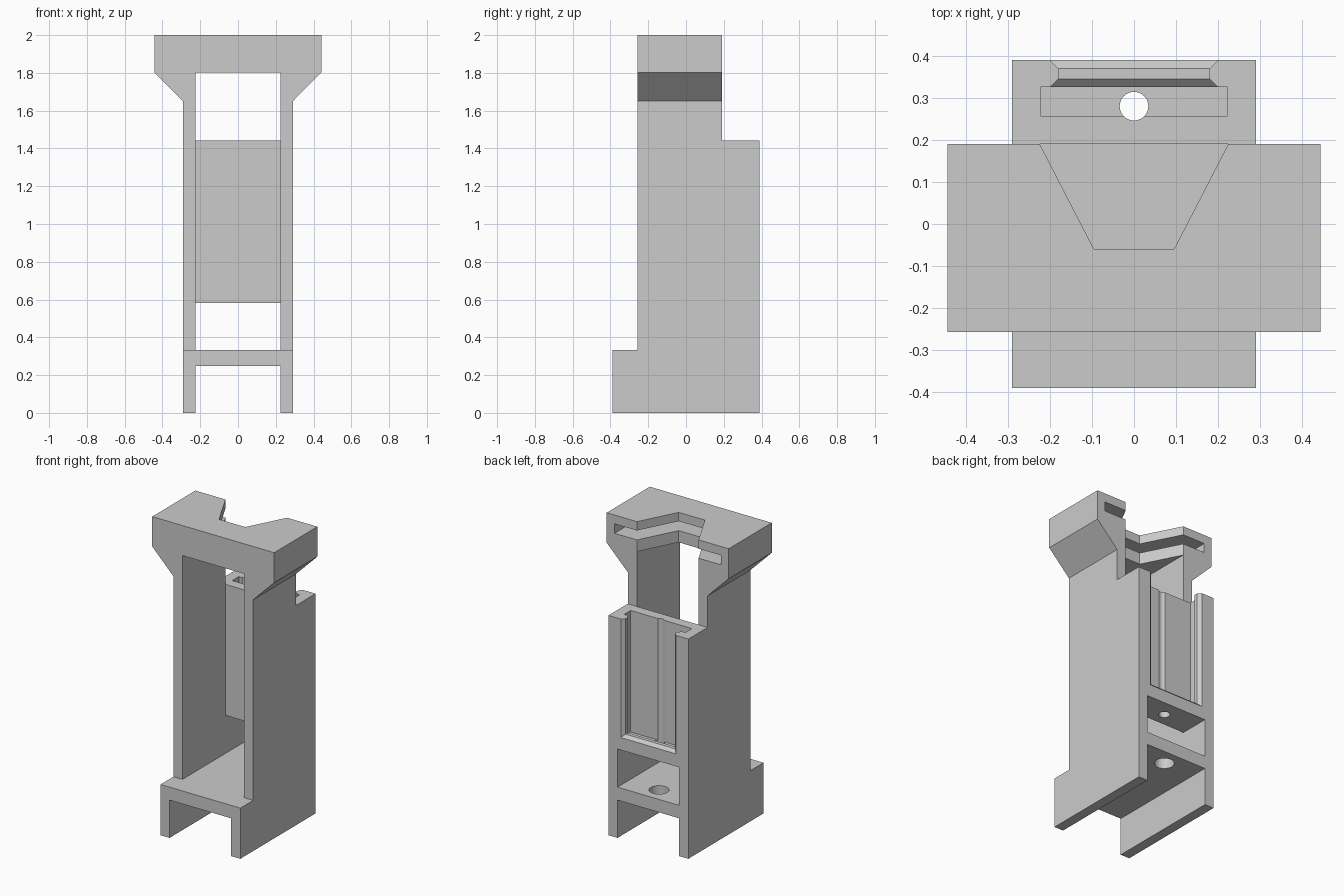
import bpy, bmesh, math

cube = bpy.data.objects.get("Cube")
if cube:
    bpy.data.objects.remove(cube, do_unlink=True)

grey = bpy.data.materials.new("light grey")
grey.use_nodes = True
grey.diffuse_color = (0.6, 0.6, 0.6, 1)
grey.node_tree.nodes["Principled BSDF"].inputs["Base Color"].default_value = (0.6, 0.6, 0.6, 1)


def loft(name, rings):
    """Closed solid skinned through rings of matching points."""
    bm = bmesh.new()
    rows = [[bm.verts.new(p) for p in ring] for ring in rings]
    n = len(rows[0])
    for a, b in zip(rows, rows[1:]):
        for i in range(n):
            j = (i + 1) % n
            bm.faces.new((a[i], a[j], b[j], b[i]))
    bm.faces.new(rows[0])
    bm.faces.new(rows[-1])
    bmesh.ops.recalc_face_normals(bm, faces=bm.faces[:])
    mesh = bpy.data.meshes.new(name)
    bm.to_mesh(mesh)
    bm.free()
    mesh.materials.append(grey)
    obj = bpy.data.objects.new(name, mesh)
    bpy.context.collection.objects.link(obj)
    return obj


def prism(name, axis, profile, lo, hi):
    """Extrude a 2D profile along axis 0, 1 or 2."""
    def place(p, h):
        q = list(p)
        q.insert(axis, h)
        return q
    return loft(name, [[place(p, h) for p in profile] for h in (lo, hi)])


def box(name, x, y, z):
    return prism(name, 2, [(x[0], y[0]), (x[1], y[0]), (x[1], y[1]), (x[0], y[1])], *z)


def mirrored(half):
    return half + [(-x, v) for x, v in reversed(half)]


def circle(radius, y, n=40):
    return [(radius * math.cos(2 * math.pi * i / n),
             y + radius * math.sin(2 * math.pi * i / n)) for i in range(n)]


W, IN = 0.29, 0.224          # outer and inner half widths
FRONT, HEAD_BACK, BACK = -0.257, 0.19, 0.39
SHELF, BLOCK, BLOCK_TOP, HEAD = 0.333, 0.583, 1.443, 1.803

# Body: flared front silhouette
body = prism("holder_body", 1, mirrored([(W, 0), (W, 1.65), (0.443, HEAD), (0.443, 2)]),
             -BACK, BACK)

# Lip opening of the rear slot, pinched in the middle of its depth
lip = []
for y, w, base in ((0.315, 0.2, 0.665), (0.325, 0.2, 0.665), (0.345, 0.18, 0.685),
                   (0.37, 0.18, 0.685), (0.41, 0.22, 0.645)):
    lip.append([(w, y, base), (w, y, 1.6), (-w, y, 1.6), (-w, y, base)])

cutters = [
    # Steps at the front foot and the rear block
    box("front_step", (-1, 1), (-1, FRONT), (SHELF, 3)),
    box("rear_step", (-1, 1), (HEAD_BACK, 1), (BLOCK_TOP, 3)),
    # Passage between the side walls, around the rear block
    prism("passage", 0, [(-1, SHELF), (1, SHELF), (1, BLOCK), (HEAD_BACK, BLOCK),
                         (HEAD_BACK, BLOCK_TOP), (1, BLOCK_TOP), (1, HEAD), (-1, HEAD)], -IN, IN),
    box("foot_channel", (-IN, IN), (-1, 1), (-1, 0.248)),
    # Tapered notch and panel slot in the head
    prism("head_notch", 2, mirrored([(0.095, -0.06), (IN, HEAD_BACK), (0.2756, 0.29)]), 1.7, 3),
    box("head_slot", (-0.386, 0.386), (-0.195, 1), (1.88, 1.942)),
    # Rear slot with its lip and the drilled holes
    box("rear_pocket", (-0.222, 0.222), (0.257, 0.325), (0.645, 1.6)),
    loft("rear_lip", lip),
    prism("block_hole", 2, circle(0.034, 0.28), 0.5, 1.7),
    prism("shelf_hole", 2, circle(0.06, 0.28), 0.2, 0.4),
]

bpy.ops.object.select_all(action="DESELECT")
bpy.context.view_layer.objects.active = body
body.select_set(True)
for cutter in cutters:
    cutter.hide_render = True
    mod = body.modifiers.new(cutter.name, "BOOLEAN")
    mod.operation = "DIFFERENCE"
    mod.solver = "EXACT"
    mod.object = cutter
    bpy.ops.object.modifier_apply(modifier=mod.name)
    bpy.data.objects.remove(cutter, do_unlink=True)

bpy.ops.object.shade_smooth_by_angle(angle=math.radians(25))
